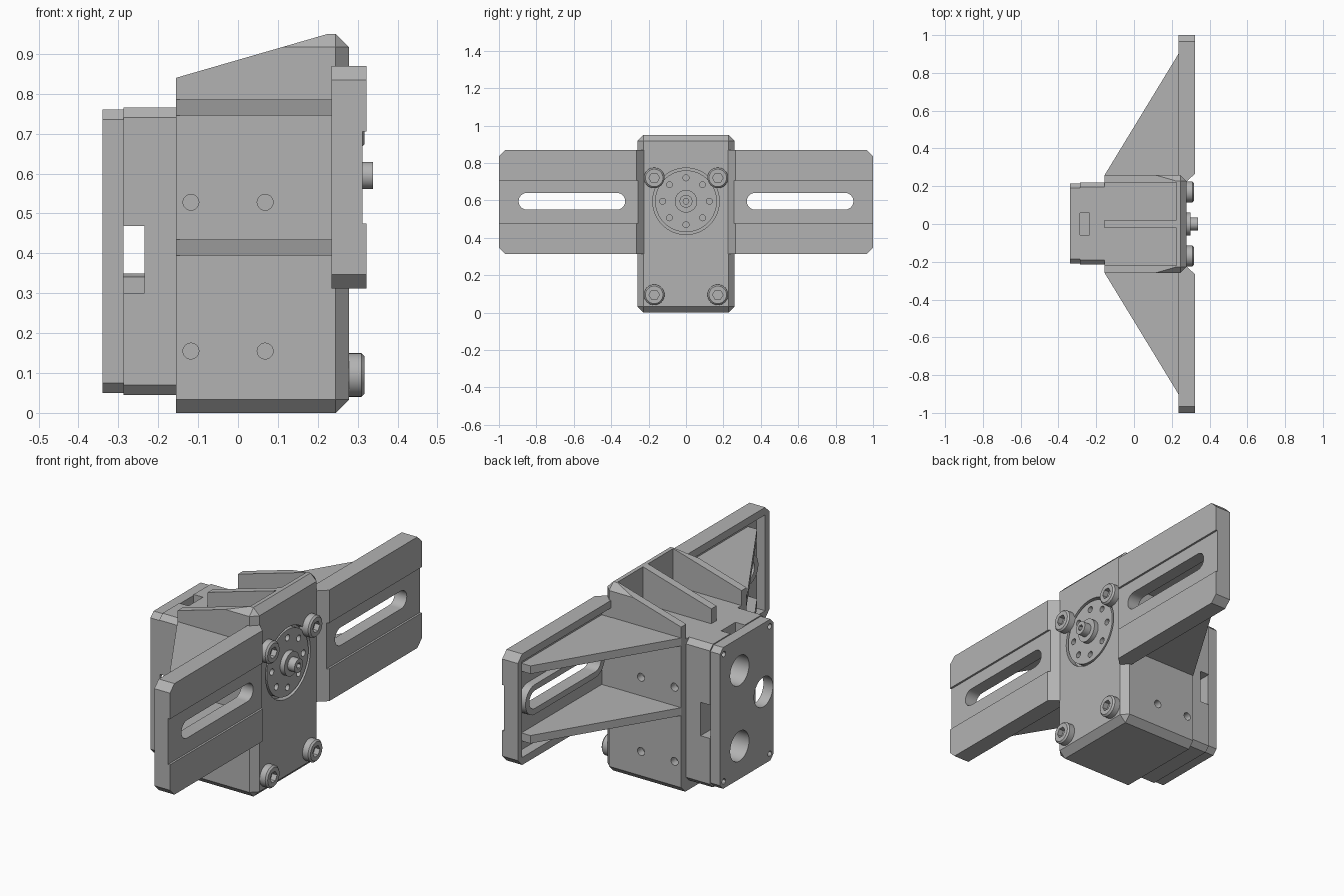
import bpy, bmesh, math
from mathutils import Vector

if "Cube" in bpy.data.objects:
    bpy.data.objects.remove(bpy.data.objects["Cube"])

grey = bpy.data.materials.new("machined grey")
grey.use_nodes = True
grey.diffuse_color = (0.45, 0.45, 0.45, 1)
grey.node_tree.nodes["Principled BSDF"].inputs["Base Color"].default_value = (0.45, 0.45, 0.45, 1)


def finish(name, bm):
    bmesh.ops.recalc_face_normals(bm, faces=bm.faces[:])
    mesh = bpy.data.meshes.new(name)
    bm.to_mesh(mesh)
    bm.free()
    mesh.materials.append(grey)
    obj = bpy.data.objects.new(name, mesh)
    bpy.context.collection.objects.link(obj)
    return obj


def prism(name, pts, axis, a, b, bevel=0, pick=None):
    """Extrude a flat outline along an axis, optionally chamfering picked edges."""
    place = {"x": lambda p, t: (t, p[0], p[1]),
             "y": lambda p, t: (p[0], t, p[1]),
             "z": lambda p, t: (p[0], p[1], t)}[axis]
    bm = bmesh.new()
    lo = [bm.verts.new(place(p, a)) for p in pts]
    hi = [bm.verts.new(place(p, b)) for p in pts]
    bm.faces.new(lo)
    bm.faces.new(hi)
    for i in range(len(pts)):
        j = (i + 1) % len(pts)
        bm.faces.new((lo[i], lo[j], hi[j], hi[i]))
    if bevel:
        edges = [e for e in bm.edges if pick(e.verts[0].co, e.verts[1].co)]
        bmesh.ops.bevel(bm, geom=edges, offset=bevel, segments=1, affect="EDGES")
    return finish(name, bm)


def box(name, x, y, z, bevel=0, pick=None):
    outline = [(x[0], y[0]), (x[1], y[0]), (x[1], y[1]), (x[0], y[1])]
    return prism(name, outline, "z", z[0], z[1], bevel, pick)


def circle(u, v, r, n=32):
    return [(u + r * math.cos(math.tau * i / n), v + r * math.sin(math.tau * i / n))
            for i in range(n)]


def stadium(u0, u1, v, r, n=12):
    right = [(u1 + r * math.sin(math.pi * i / n), v - r * math.cos(math.pi * i / n))
             for i in range(n + 1)]
    left = [(u0 - r * math.sin(math.pi * i / n), v + r * math.cos(math.pi * i / n))
            for i in range(n + 1)]
    return right + left


def cut(obj, *cutters):
    bpy.context.view_layer.objects.active = obj
    for c in cutters:
        mod = obj.modifiers.new("cut", "BOOLEAN")
        mod.operation = "DIFFERENCE"
        mod.solver = "EXACT"
        mod.object = c
        bpy.ops.object.modifier_apply(modifier=mod.name)
        bpy.data.objects.remove(c)


def mirror_y(obj):
    mod = obj.modifiers.new("mirror", "MIRROR")
    mod.use_axis = (False, True, False)


def along_x(p, q):
    return abs(p.x - q.x) > 0.01


# Housing: chamfered block with a sloping top
BACK, FRONT = -0.155, 0.278
housing = box("housing", (BACK, FRONT), (-0.26, 0.26), (0, 0.95), 0.033,
              lambda p, q: max(p.x, q.x) > 0)
bm = bmesh.new()
bm.from_mesh(housing.data)
cutplane = bmesh.ops.bisect_plane(bm, geom=bm.verts[:] + bm.edges[:] + bm.faces[:],
                                  plane_co=Vector((0.225, 0, 0.95)),
                                  plane_no=Vector((-0.11, 0, 0.38)), clear_outer=True)
bmesh.ops.holes_fill(bm, edges=[e for e in bm.edges if e.is_boundary])
bmesh.ops.recalc_face_normals(bm, faces=bm.faces[:])
bm.to_mesh(housing.data)
bm.free()

# Top pockets between the three ribs, hub recess, side screw holes
for s in (-1, 1):
    y = sorted((s * 0.02, s * 0.22))
    cut(housing, box("cutter", (-0.3, 0.225), y, (0.765, 1.1)))
    for x in (-0.118, 0.068):
        for z in (0.155, 0.528):
            y = sorted((s * 0.22, s * 0.3))
            cut(housing, prism("cutter", circle(x, z, 0.02, 20), "y", *y))
HUB_Z = 0.595
cut(housing, prism("cutter", circle(0, HUB_Z, 0.178, 64), "x", 0.245, 0.4))

# Output hub with a ring of holes and a hollow shaft
hub = prism("hub_disc", circle(0, HUB_Z, 0.165, 64), "x", 0.24, 0.276)
for i in range(8):
    t = math.tau * i / 8
    cut(hub, prism("cutter", circle(0.125 * math.cos(t), HUB_Z + 0.125 * math.sin(t), 0.016, 16),
                   "x", 0.25, 0.4))
prism("hub_boss", circle(0, HUB_Z, 0.06), "x", 0.26, 0.3)
shaft = prism("hub_shaft", circle(0, HUB_Z, 0.034), "x", 0.29, 0.338)
cut(shaft, prism("cutter", circle(0, HUB_Z, 0.016, 6), "x", 0.31, 0.4))

# Socket head screws at the housing corners
for s in (-1, 1):
    for z in (0.095, 0.72):
        screw = prism("front_screw", circle(s * 0.17, z, 0.055), "x", 0.26, 0.317, 0.008,
                      lambda p, q: min(p.x, q.x) > 0.3)
        cut(screw, prism("cutter", circle(s * 0.17, z, 0.028, 6), "x", 0.29, 0.4))

# Motor case with side windows and a connector socket
motor = box("motor_case", (-0.287, -0.14), (-0.215, 0.22), (0.045, 0.765), 0.025,
            lambda p, q: along_x(p, q))
cut(motor,
    box("cutter", (-0.3, -0.235), (-0.4, 0.4), (0.35, 0.468)),
    box("cutter", (-0.3, -0.235), (-0.4, -0.12), (0.3, 0.36)),
    box("cutter", (-0.3, -0.235), (0.12, 0.4), (0.3, 0.36)),
    box("cutter", (-0.3, -0.235), (-0.057, 0.057), (0.7, 0.8)))
rear = box("rear_cover", (-0.34, -0.287), (-0.21, 0.215), (0.05, 0.76), 0.025,
           lambda p, q: along_x(p, q))
for y, z in ((0.06, 0.595), (-0.13, 0.415), (0.06, 0.215)):
    cut(rear, prism("cutter", circle(y, z, 0.075), "x", -0.4, -0.2))
    cut(motor, prism("cutter", circle(y, z, 0.075), "x", -0.4, -0.2))
for y in (-0.18, 0.185):
    for z in (0.085, 0.725):
        cut(rear, prism("cutter", circle(y, z, 0.014, 12), "x", -0.4, -0.32))

# Mounting wing: hollow-backed plate with a slot, mirrored to both sides
outline = [(0.235, 0.225), (0.278, 0.225), (0.322, 0.265), (0.322, 1), (0.235, 1)]
wing = prism("mounting_wing", outline, "z", 0.312, 0.87, 0.035,
             lambda p, q: along_x(p, q) and min(p.y, q.y) > 0.99)
slot = stadium(0.37, 0.85, HUB_Z, 0.045)
cut(wing,
    box("cutter", (0.1, 0.285), (0.262, 0.965), (0.35, 0.832)),
    box("cutter", (0.312, 0.4), (0.1, 1.1), (0.475, 0.705)),
    prism("cutter", slot, "x", 0.1, 0.5))
mirror_y(wing)

# Raised rim behind each slot
rim = prism("slot_rim", stadium(0.37, 0.85, HUB_Z, 0.075), "x", 0.245, 0.29)
cut(rim, prism("cutter", slot, "x", 0.1, 0.5))
mirror_y(rim)

# Triangular gussets joining wings to housing
for z in (0.395, 0.745):
    gusset = prism("gusset", [(BACK, 0.25), (0.29, 0.25), (0.29, 0.9), (0.235, 0.9), (BACK, 0.26)],
                   "z", z, z + 0.04)
    mirror_y(gusset)

# Smooth round parts, keep hard edges crisp
bpy.ops.object.select_all(action="DESELECT")
for obj in bpy.context.collection.objects:
    if obj.type == "MESH" and grey.name in obj.data.materials:
        obj.select_set(True)
        bpy.context.view_layer.objects.active = obj
bpy.ops.object.shade_smooth_by_angle(angle=math.radians(30))
